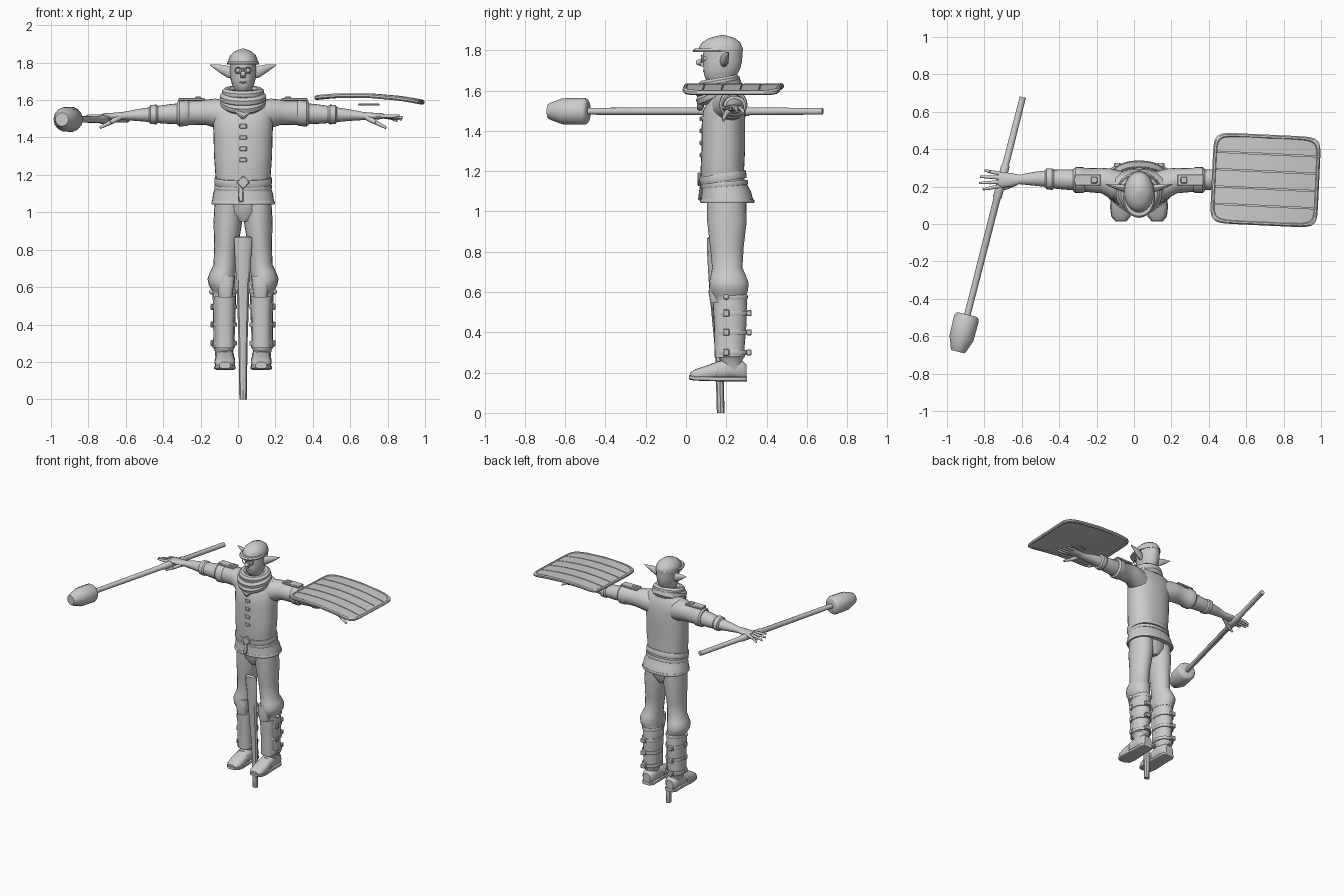
import bpy, bmesh, math
from math import sin, cos, pi, radians
from mathutils import Matrix, Vector

default = bpy.data.objects.get("Cube")
if default:
    bpy.data.objects.remove(default, do_unlink=True)

CX = 0.027          # centre line of the figure
SIDES = (("left", 1), ("right", -1))
made = []

grey = bpy.data.materials.new("plain_grey")
grey.use_nodes = True
grey.diffuse_color = (0.6, 0.6, 0.6, 1)
grey.node_tree.nodes["Principled BSDF"].inputs["Base Color"].default_value = (0.6, 0.6, 0.6, 1)


def finish(name, bm, subdivide=0):
    """Turn a bmesh into a named object."""
    bmesh.ops.recalc_face_normals(bm, faces=bm.faces)
    mesh = bpy.data.meshes.new(name)
    bm.to_mesh(mesh)
    bm.free()
    mesh.materials.append(grey)
    obj = bpy.data.objects.new(name, mesh)
    bpy.context.collection.objects.link(obj)
    if subdivide:
        mod = obj.modifiers.new("Smooth", "SUBSURF")
        mod.levels = mod.render_levels = subdivide
    made.append(obj)
    return obj


def oval(angle, a, b, e=2):
    """Point on a superellipse; a high e gives a rounded rectangle."""
    c, s = cos(angle), sin(angle)
    return (math.copysign(abs(c) ** (2 / e) * a, c),
            math.copysign(abs(s) ** (2 / e) * b, s))


def loft(name, rings, axis="Z", n=20, e=2, subdivide=0):
    """Skin ovals (x, y, z, a, b) that lie across the given axis."""
    bm = bmesh.new()
    loops = []
    for x, y, z, a, b in rings:
        loop = []
        for i in range(n):
            u, v = oval(2 * pi * i / n, a, b, e)
            offset = {"Z": (u, v, 0), "X": (0, u, v), "Y": (u, 0, v)}[axis]
            loop.append(bm.verts.new(Vector((x, y, z)) + Vector(offset)))
        loops.append(loop)
    for low, high in zip(loops, loops[1:]):
        for i in range(n):
            j = (i + 1) % n
            bm.faces.new((low[i], low[j], high[j], high[i]))
    bm.faces.new(loops[0])
    bm.faces.new(loops[-1])
    return finish(name, bm, subdivide)


def hoop(name, centre, a, b, w, h, tilt=0, e=2, n=36, m=8, profile=2):
    """Closed band around an oval, w thick and h tall, tilted about x."""
    bm = bmesh.new()
    turn = Matrix.Translation(centre) @ Matrix.Rotation(radians(tilt), 4, "X")
    loops = []
    for i in range(n):
        loop = []
        for j in range(m):
            out, up = oval(2 * pi * (j + 0.5) / m, w, h, profile)
            u, v = oval(2 * pi * i / n, a + out, b + out, e)
            loop.append(bm.verts.new(turn @ Vector((u, v, up))))
        loops.append(loop)
    for i in range(n):
        p, q = loops[i], loops[(i + 1) % n]
        for j in range(m):
            k = (j + 1) % m
            bm.faces.new((p[j], p[k], q[k], q[j]))
    return finish(name, bm)


def rod(name, start, end, r1, r2, n=10):
    """Tapered round bar between two points."""
    start, end = Vector(start), Vector(end)
    way = end - start
    place = Matrix.Translation((start + end) / 2) @ way.to_track_quat("Z", "Y").to_matrix().to_4x4()
    bm = bmesh.new()
    bmesh.ops.create_cone(bm, cap_ends=True, segments=n, radius1=r1, radius2=r2,
                          depth=way.length, matrix=place)
    return finish(name, bm)


def box(name, centre, size, spin=(0, 0, 0), bevel=0.004):
    bm = bmesh.new()
    bmesh.ops.create_cube(bm, size=1, matrix=Matrix.Diagonal((*size, 1)))
    bmesh.ops.bevel(bm, geom=bm.edges[:], offset=bevel, segments=1, affect="EDGES")
    obj = finish(name, bm)
    obj.location = centre
    obj.rotation_euler = [radians(r) for r in spin]
    return obj


def ball(name, centre, r, stretch=(1, 1, 1)):
    bm = bmesh.new()
    bmesh.ops.create_uvsphere(bm, u_segments=16, v_segments=10, radius=r,
                              matrix=Matrix.Translation(centre) @ Matrix.Diagonal((*stretch, 1)))
    return finish(name, bm)


def body(name, rings, **options):
    """Loft of (y, z, a, b) ovals along the centre line."""
    return loft(name, [(CX, *r) for r in rings], **options)


# Tunic with flared hem
body("tunic", [(.205, 1.045, .168, .132), (.2, 1.1, .16, .122), (.185, 1.155, .142, .106),
               (.18, 1.2, .148, .108), (.185, 1.3, .155, .108), (.185, 1.42, .158, .108),
               (.19, 1.5, .162, .105), (.2, 1.56, .165, .085), (.205, 1.595, .15, .065),
               (.2, 1.63, .08, .055)], n=32, e=2.3)
hoop("hem_edge", (CX, .205, 1.05), .165, .13, .005, .01, e=2.3)
for i, z in enumerate((1.46, 1.4, 1.34, 1.28)):
    box(f"tunic_button_{i}", (CX, .074, z), (.04, .012, .024))

# Belt
hoop("belt", (CX, .183, 1.168), .146, .11, .008, .02, tilt=9, e=2.3, profile=5)
hoop("lower_belt", (CX, .19, 1.135), .148, .112, .006, .012, tilt=5, e=2.3, profile=5)
box("belt_buckle", (CX, .066, 1.16), (.052, .016, .052), (0, 45, 0))
box("belt_tongue", (CX - .012, .072, 1.1), (.026, .012, .09), (-8, 0, 6))

# Scarf folds
for i, (y, z, a, b, r, tilt) in enumerate(((.165, 1.59, .09, .09, .034, 24), (.16, 1.615, .096, .088, .03, 16),
                                           (.165, 1.642, .088, .08, .026, 10), (.175, 1.615, .06, .06, .035, 12))):
    hoop(f"scarf_fold_{i}", (CX, y, z), a, b, r, r * .9, tilt=tilt)
box("scarf_point", (CX, .075, 1.545), (.075, .03, .075), (-15, 45, 0), .01)

# Head and face
body("head", [(.19, 1.58, .045, .05), (.18, 1.64, .043, .062), (.168, 1.655, .045, .07),
              (.172, 1.68, .058, .083), (.178, 1.71, .066, .092), (.182, 1.75, .07, .097),
              (.183, 1.81, .071, .097)], n=24)
body("nose", [(.088, 1.718, .012, .012), (.08, 1.73, .015, .02), (.084, 1.75, .008, .014),
              (.09, 1.775, .006, .008)], n=10)
ball("nose_tip", (CX, .064, 1.74), .015)
ball("mouth", (CX, .093, 1.695), .02, (1, .5, .3))
for side, s in SIDES:
    glass = hoop(f"{side}_eyeglass", (0, 0, 0), .017, .017, .003, .003, tilt=90, n=20)
    glass.location = (CX + s * .026, .078, 1.758)
    ball(f"{side}_eye", (CX + s * .026, .098, 1.758), .012)
    loft(f"{side}_ear", [(CX + s * d, y, z, a, b) for d, y, z, a, b in
                         ((.06, .185, 1.745, .018, .03), (.085, .192, 1.752, .02, .032),
                          (.125, .2, 1.768, .014, .022), (.178, .212, 1.788, .002, .002))],
         axis="X", n=12)

# Cap
body("cap", [(.172, 1.795, .079, .108), (.172, 1.815, .078, .108), (.175, 1.84, .068, .093),
             (.178, 1.86, .046, .064), (.18, 1.87, .022, .03), (.18, 1.876, .004, .005)], n=24)
hoop("cap_band", (CX, .172, 1.803), .078, .108, .004, .007)
body("cap_brim", [(.138, 1.79, .084, .102), (.138, 1.798, .087, .105), (.142, 1.808, .08, .1)], n=24)

for side, s in SIDES:
    def at(d, y, z):
        return (CX + s * d, y, z)

    def limb(name, rings, **options):
        return loft(f"{side}_{name}", [(*at(*r[:3]), *r[3:]) for r in rings], **options)

    # Sleeve, rolled cuffs and forearm
    limb("sleeve", [(.08, .2, 1.515, .08, .085), (.15, .215, 1.53, .082, .078), (.2, .232, 1.535, .068, .068),
                    (.29, .235, 1.532, .063, .064), (.3, .235, 1.532, .07, .071),
                    (.34, .235, 1.53, .069, .071), (.352, .235, 1.53, .058, .06)], axis="X")
    limb("under_sleeve", [(.33, .235, 1.528, .055, .056), (.4, .238, 1.525, .054, .052),
                          (.455, .24, 1.523, .05, .046), (.465, .24, 1.523, .058, .053),
                          (.495, .242, 1.523, .056, .05), (.503, .242, 1.523, .044, .04)], axis="X")
    limb("forearm", [(.48, .242, 1.522, .046, .042), (.56, .242, 1.52, .037, .032), (.64, .238, 1.515, .025, .022),
                     (.68, .236, 1.514, .036, .019), (.74, .236, 1.514, .042, .016),
                     (.755, .236, 1.514, .038, .012)], axis="X")
    # Fingers and thumb
    for i in range(4):
        y = .203 + i * .022
        reach = (.835, .855, .85, .825)[i]
        knuckle = at(.795, y + (i - 1.5) * .007, 1.513 - i * .003)
        tip = at(reach, y + (i - 1.5) * .012, 1.517 - i * .01)
        rod(f"{side}_finger_{i}", at(.74, y, 1.514), knuckle, .011, .0095)
        rod(f"{side}_fingertip_{i}", knuckle, tip, .0095, .006)
    rod(f"{side}_thumb_base", at(.66, .22, 1.508), at(.71, .195, 1.48), .016, .012)
    rod(f"{side}_thumb", at(.71, .195, 1.48), at(.765, .185, 1.452), .012, .007)

    # Shoulder strap with buckle
    box(f"{side}_shoulder_strap", at(.275, .235, 1.604), (.14, .06, .016))
    box(f"{side}_shoulder_buckle", at(.24, .235, 1.612), (.035, .035, .012))

    # Trousers, gathered at the knee
    limb("trouser_leg", [(.075, .2, 1.09, .075, .095), (.081, .203, .95, .077, .098), (.09, .203, .82, .064, .083),
                         (.096, .205, .72, .062, .075), (.108, .21, .68, .069, .088), (.115, .213, .645, .075, .098),
                         (.112, .213, .61, .071, .095), (.1, .216, .565, .058, .078)])

    # Boot
    limb("boot_shaft", [(.1, .222, .6, .058, .074), (.1, .222, .57, .063, .08), (.1, .225, .45, .06, .076),
                        (.102, .225, .33, .057, .066), (.103, .226, .28, .061, .066),
                        (.102, .226, .265, .05, .055), (.1, .23, .2, .045, .055)])
    hoop(f"{side}_boot_cuff", at(.1, .222, .575), .062, .079, .006, .014)
    limb("boot_foot", [(.097, .3, .205, .03, .035), (.097, .285, .21, .044, .045), (.097, .22, .222, .05, .052),
                       (.097, .15, .208, .05, .045), (.097, .09, .195, .055, .036), (.097, .045, .188, .05, .028),
                       (.097, .02, .182, .03, .018)], axis="Y", e=2.6)
    limb("boot_sole", [(.097, .303, .168, .034, .012), (.097, .28, .168, .05, .012), (.097, .2, .168, .049, .012),
                       (.097, .09, .17, .058, .012), (.097, .04, .172, .052, .011),
                       (.097, .014, .178, .03, .01)], axis="Y", e=5)
    hoop(f"{side}_instep_strap", at(.097, .15, .208), .051, .046, .004, .01, tilt=75)

    # Shin guard and knee plate
    limb("shin_guard", [(.098, .2, .275, .052, .058), (.098, .2, .42, .052, .06), (.098, .195, .55, .056, .062)], e=2.6)
    limb("knee_plate", [(.094, .165, .545, .036, .045), (.094, .16, .6, .044, .048), (.094, .165, .66, .05, .045)], e=3)
    ball(f"{side}_knee_rivet", at(.168, .2, .575), .014)

    # Buckled straps
    for i, z in enumerate((.3, .4, .495)):
        hoop(f"{side}_leg_strap_{i}", at(.1, .226, z), .062, .075 + i * .002, .005, .012, profile=5)
        box(f"{side}_outer_buckle_{i}", at(.166, .2, z), (.014, .03, .034))
        box(f"{side}_back_buckle_{i}", at(.115, .313, z), (.04, .026, .03))

# Seat joining the trouser legs
body("trouser_seat", [(.203, .95, .035, .07), (.203, 1.0, .12, .096), (.203, 1.09, .14, .1)])

# Support stake
body("stake", [(.172, 0, .02, .019), (.165, .3, .024, .02), (.14, .6, .034, .024),
               (.124, .8, .046, .02), (.118, .865, .048, .014), (.118, .872, .03, .008)], n=8)

# Long mallet held across the right hand
shaft = loft("mallet_shaft", [(0, y, 0, r, r) for y, r in
                              ((-.55, .017), (.14, .019), (.15, .024), (.32, .023), (.33, .018), (.7, .017))],
             axis="Y", n=12)
knob = loft("mallet_head", [(0, y, 0, r, r) for y, r in
                            ((-.705, .036), (-.69, .044), (-.63, .066), (-.52, .068), (-.505, .06), (-.5, .05))],
            axis="Y", n=14)
for part in (shaft, knob):
    part.location = (-.767, 0, 1.497)
    part.rotation_euler.z = radians(-14.3)

# Plank shield above the left hand
HX, HY = .276, .232


def bend(obj):
    """Bow the part along its length, then set it in place."""
    for v in obj.data.vertices:
        v.co.z += .012 - .022 * (v.co.x / HX) ** 2 - .012 * v.co.x / HX
    obj.location = (.703, .235, 1.612)
    obj.rotation_euler.z = radians(-2.7)


bend(hoop("shield_rim", (0, 0, 0), HX, HY, .012, .013, e=9, n=96))
PLANKS, STEPS = 5, 14
for k in range(PLANKS):
    bm = bmesh.new()
    width = 2 * HY / PLANKS
    edges = [-HY + k * width + .003 + f * (width - .006) for f in (0, .25, .5, .75, 1)]
    grid = []
    for y in edges:
        reach = HX * (1 - min(1, abs(y / HY)) ** 9) ** (1 / 9)
        grid.append([bm.verts.new((reach * (2 * i / STEPS - 1), y, .008)) for i in range(STEPS + 1)])
    for p, q in zip(grid, grid[1:]):
        for i in range(STEPS):
            bm.faces.new((p[i], p[i + 1], q[i + 1], q[i]))
    plank = bmesh.ops.extrude_face_region(bm, geom=bm.faces[:])
    bmesh.ops.translate(bm, vec=(0, 0, -.012), verts=[v for v in plank["geom"] if isinstance(v, bmesh.types.BMVert)])
    bend(finish(f"shield_plank_{k}", bm))
bend(loft("shield_backing", [(x, 0, -.004, HY * w, .003) for x, w in
                             ((-HX, .9), (-.2, .99), (-.1, .99), (0, .99), (.1, .99), (.2, .99), (HX, .9))],
          axis="X", e=8))
box("shield_grip", (.7, .235, 1.576), (.115, .04, .012))

# Smooth shading with sharp edges kept
bpy.ops.object.select_all(action="DESELECT")
for obj in made:
    obj.select_set(True)
bpy.context.view_layer.objects.active = made[0]
bpy.ops.object.shade_smooth_by_angle(angle=radians(38))
